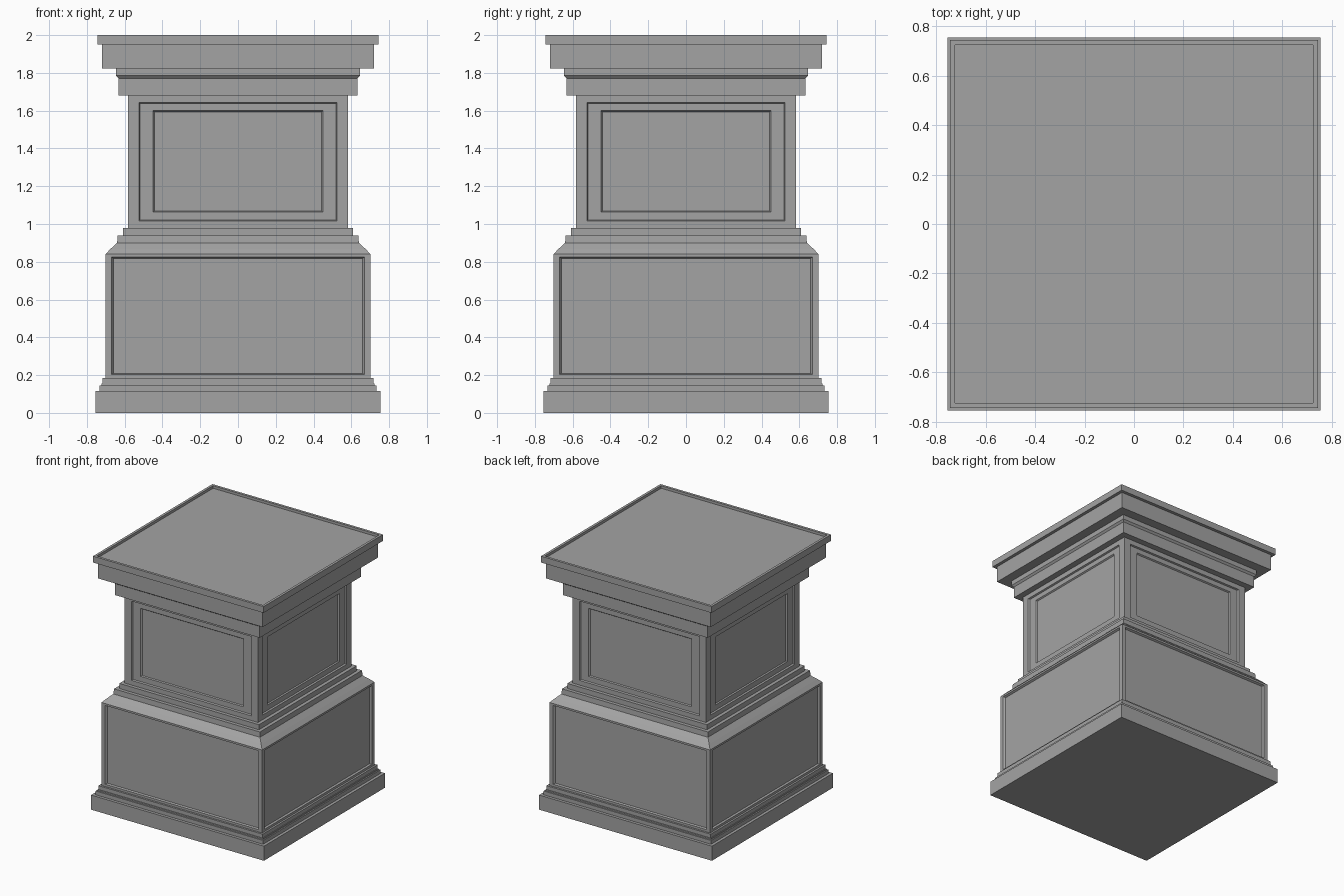
import bpy, bmesh
from mathutils import Matrix
from math import pi

if "Cube" in bpy.data.objects:
    bpy.data.objects.remove(bpy.data.objects["Cube"])

# Dark grey stone
stone = bpy.data.materials.new("dark_stone")
stone.diffuse_color = (0.37, 0.37, 0.37, 1)
stone.use_nodes = True
stone.node_tree.nodes["Principled BSDF"].inputs["Base Color"].default_value = stone.diffuse_color


def finish(name, bm):
    bmesh.ops.remove_doubles(bm, verts=bm.verts[:], dist=1e-5)
    bmesh.ops.recalc_face_normals(bm, faces=bm.faces[:])
    mesh = bpy.data.meshes.new(name)
    bm.to_mesh(mesh)
    bm.free()
    mesh.materials.append(stone)
    obj = bpy.data.objects.new(name, mesh)
    bpy.context.collection.objects.link(obj)
    return obj


def square(bm, h, z):
    return [bm.verts.new((sx * h, sy * h, z))
            for sx, sy in ((-1, -1), (1, -1), (1, 1), (-1, 1))]


def bridge(bm, a, b):
    for i in range(4):
        j = (i + 1) % 4
        bm.faces.new((a[i], a[j], b[j], b[i]))


def moulding(name, profile):
    """Square stack from (half width, z) points, capped at both ends."""
    bm = bmesh.new()
    rings = [square(bm, h, z) for h, z in profile]
    for a, b in zip(rings, rings[1:]):
        bridge(bm, a, b)
    bm.faces.new(rings[0])
    bm.faces.new(rings[-1])
    return finish(name, bm)


def panelled_block(name, half, z0, z1, steps):
    """Square block; each side has nested (half width, z low, z high, depth) panels."""
    bm = bmesh.new()
    for k in range(4):
        rot = Matrix.Rotation(k * pi / 2, 4, 'Z')
        rects = []
        for w, lo, hi, d in [(half, z0, z1, 0)] + steps:
            ring = [bm.verts.new((x, d - half, z))
                    for x, z in ((-w, lo), (w, lo), (w, hi), (-w, hi))]
            bmesh.ops.transform(bm, matrix=rot, verts=ring)
            rects.append(ring)
        for a, b in zip(rects, rects[1:]):
            bridge(bm, a, b)
        bm.faces.new(rects[-1])
    for z in (z0, z1):
        bm.faces.new(square(bm, half, z))
    return finish(name, bm)


# Stepped foot
moulding("plinth", [(0.755, 0), (0.755, 0.115), (0.732, 0.115), (0.732, 0.145),
                    (0.722, 0.145), (0.722, 0.155), (0.717, 0.155), (0.717, 0.185)])

# Lower body with one sunken panel per side
panelled_block("lower_body", 0.702, 0.185, 0.84,
               [(0.67, 0.203, 0.825, 0), (0.66, 0.208, 0.817, 0.015)])

# Sloped shoulder and steps between the two bodies
moulding("middle_moulding", [(0.702, 0.84), (0.675, 0.868), (0.64, 0.90),
                             (0.637, 0.94), (0.61, 0.94), (0.61, 0.98)])

# Upper body with a double stepped panel per side
panelled_block("upper_body", 0.583, 0.98, 1.68,
               [(0.524, 1.017, 1.642, 0), (0.518, 1.022, 1.637, 0.012),
                (0.45, 1.063, 1.6, 0.012), (0.442, 1.068, 1.593, 0.022)])

# Cornice
moulding("cornice", [(0.632, 1.68), (0.632, 1.77), (0.645, 1.785),
                     (0.645, 1.822), (0.72, 1.822), (0.72, 1.95)])

# Top slab with a low rim around a sunken surface
moulding("cap", [(0.745, 1.95), (0.745, 2.0), (0.725, 2.0), (0.725, 1.98)])
